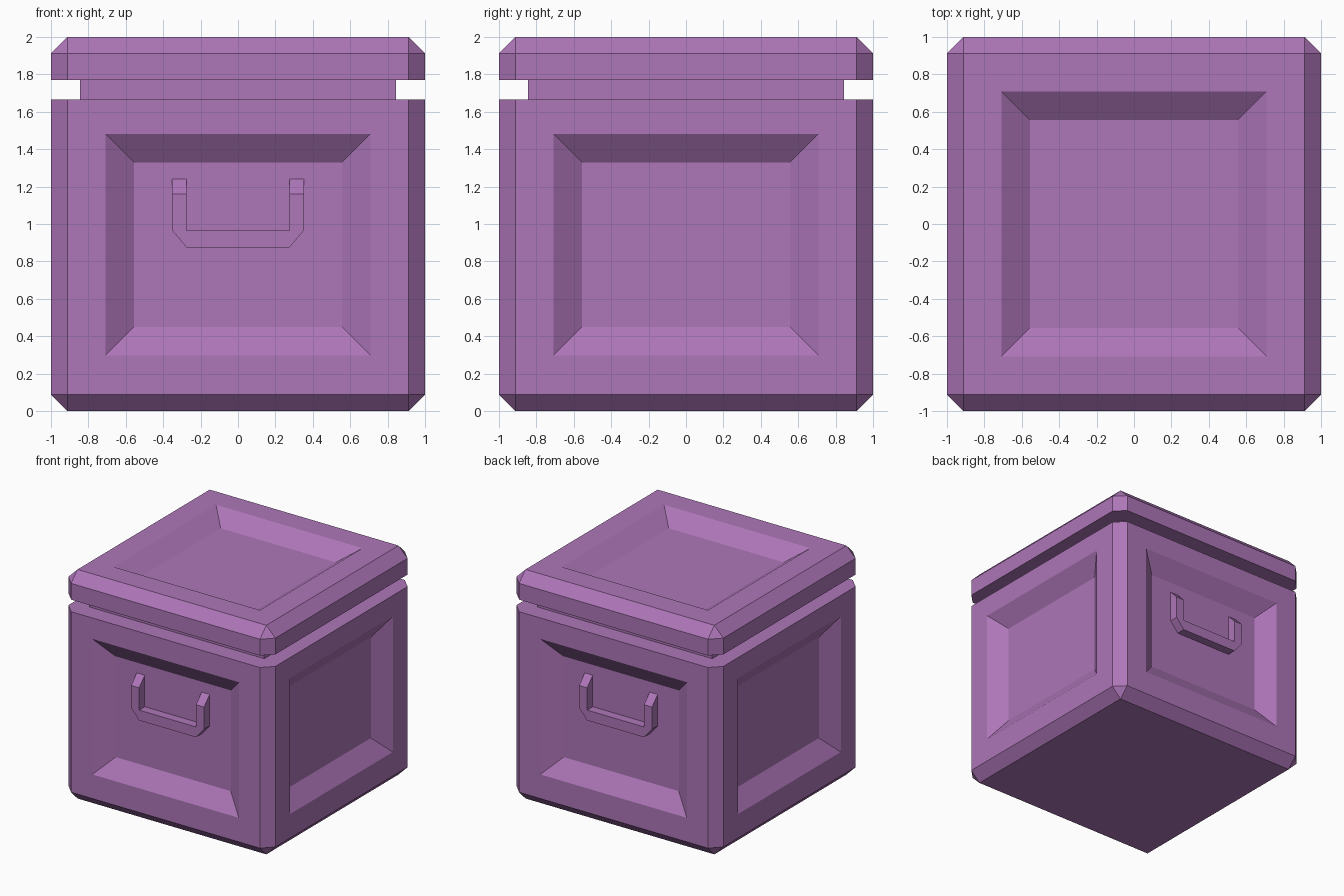
import bpy, bmesh
from math import pi
from mathutils import Matrix, Vector

if "Cube" in bpy.data.objects:
    bpy.data.objects.remove(bpy.data.objects["Cube"])

mat = bpy.data.materials.new("purple")
mat.diffuse_color = (0.42, 0.18, 0.48, 1)
mat.use_nodes = True
mat.node_tree.nodes["Principled BSDF"].inputs["Base Color"].default_value = mat.diffuse_color

CHAMFER, DEPTH, SLOPE = 0.088, 0.106, 0.152
GROOVE_LOW, GROOVE_HIGH, NECK = 1.665, 1.77, 0.845


def finish(bm, name):
    bmesh.ops.recalc_face_normals(bm, faces=bm.faces[:])
    me = bpy.data.meshes.new(name)
    bm.to_mesh(me)
    bm.free()
    me.materials.append(mat)
    ob = bpy.data.objects.new(name, me)
    bpy.context.collection.objects.link(ob)
    return ob


def sign(v):
    return 1 if v > 0 else -1


def recess(bm, face, centre, half):
    """Sink a panel with sloped walls into a flat face."""
    n = face.normal.copy()
    axis = max(range(3), key=lambda i: abs(n[i]))
    for shrink, sink in ((0, 0), (SLOPE, DEPTH)):
        bmesh.ops.inset_individual(bm, faces=[face], thickness=0.1)
        mid = face.calc_center_median()
        for v in face.verts:
            for i in range(3):
                if i != axis:
                    v.co[i] = centre[i] + sign(v.co[i] - mid[i]) * (half[i] - shrink)
            v.co -= n * sink


# Chest: chamfered cube
bm = bmesh.new()
bmesh.ops.create_cube(bm, size=2, matrix=Matrix.Translation((0, 0, 1)))
bmesh.ops.bevel(bm, geom=bm.edges[:], offset=CHAMFER, segments=1,
                profile=0.5, affect='EDGES')

# Groove under the lid
for z in (GROOVE_LOW, GROOVE_HIGH):
    bmesh.ops.bisect_plane(bm, geom=bm.verts[:] + bm.edges[:] + bm.faces[:],
                           plane_co=(0, 0, z), plane_no=(0, 0, 1))
band = [f for f in bm.faces if GROOVE_LOW < f.calc_center_median().z < GROOVE_HIGH]
new = bmesh.ops.extrude_face_region(bm, geom=band)["geom"]
old = [f for f in band if f.is_valid and f not in new]
if old:
    bmesh.ops.delete(bm, geom=old, context='FACES_ONLY')
for v in [g for g in new if isinstance(g, bmesh.types.BMVert)]:
    v.co.x, v.co.y = sign(v.co.x) * NECK, sign(v.co.y) * NECK
bmesh.ops.remove_doubles(bm, verts=bm.verts[:], dist=0.001)

# Recessed panels on the four sides and the top
bmesh.ops.recalc_face_normals(bm, faces=bm.faces[:])
bm.normal_update()
for f in [f for f in bm.faces if f.calc_area() > 2 and f.normal.z > -0.5]:
    if f.normal.z > 0.5:
        recess(bm, f, Vector((0, 0, 2)), (0.708, 0.708, 0))
    else:
        recess(bm, f, Vector((0, 0, 0.89)), (0.708, 0.708, 0.592))
finish(bm, "chest")

# Handles on the front and back: U profile raised from the panel, sloped tops
half_profile = [(0.275, 0.875), (0.352, 0.965), (0.352, 1.24), (0.275, 1.24), (0.275, 0.965)]
profile = half_profile + [(-x, z) for x, z in reversed(half_profile)]
for name, angle in (("front_handle", 0), ("back_handle", pi)):
    bm = bmesh.new()
    back = [bm.verts.new((x, -1 + DEPTH, z)) for x, z in profile]
    front = [bm.verts.new((x, -0.972, z - (0.08 if z > 1.2 else 0))) for x, z in profile]
    bm.faces.new(front)
    for i in range(len(profile)):
        j = (i + 1) % len(profile)
        bm.faces.new((back[i], back[j], front[j], front[i]))
    bm.faces.new(back[::-1])
    bmesh.ops.rotate(bm, verts=bm.verts[:], cent=(0, 0, 0),
                     matrix=Matrix.Rotation(angle, 3, 'Z'))
    finish(bm, name)
